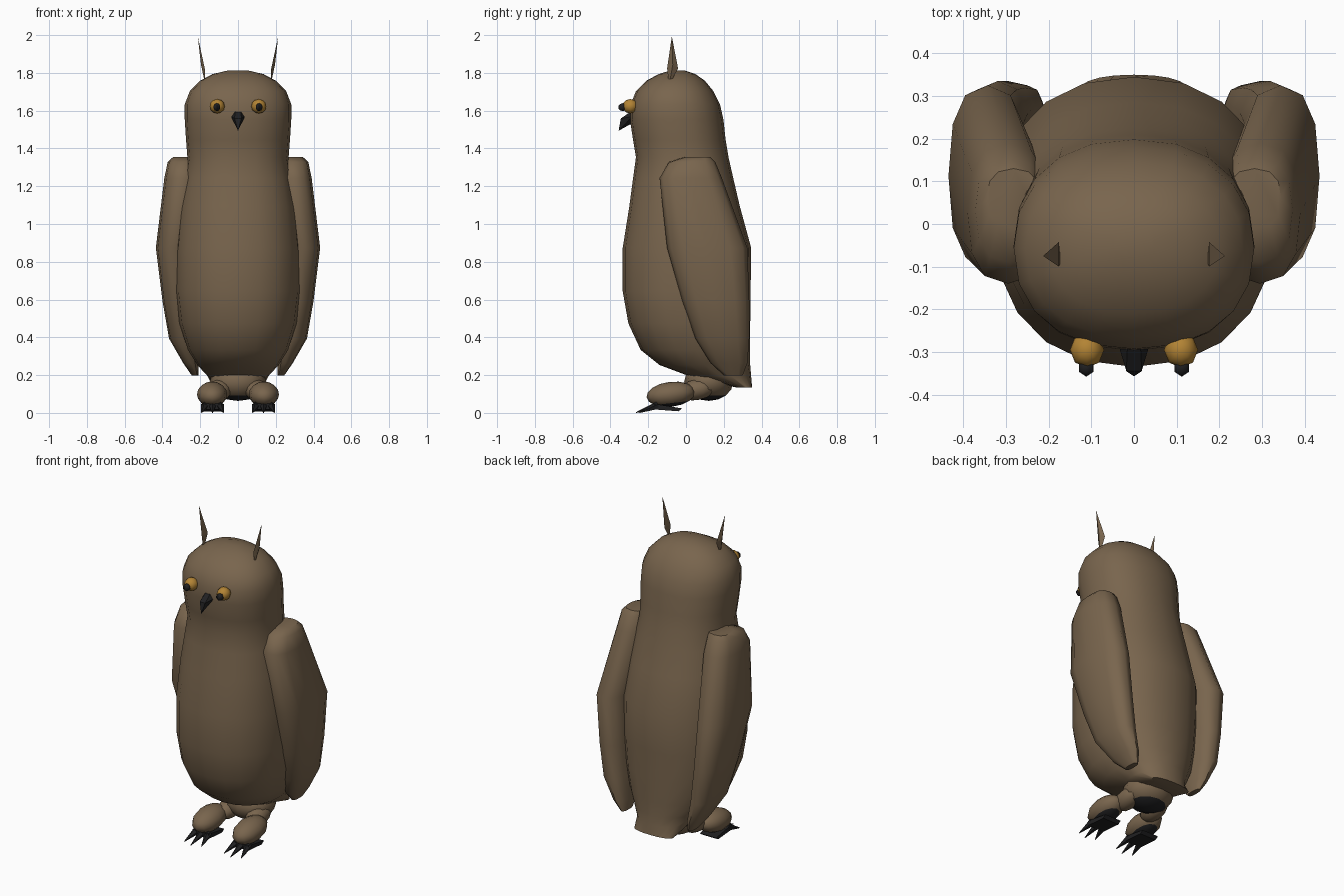
import bpy, bmesh, math
from mathutils import Vector, Matrix

if "Cube" in bpy.data.objects:
    bpy.data.objects.remove(bpy.data.objects["Cube"])


def material(name, rgb):
    m = bpy.data.materials.new(name)
    m.diffuse_color = (*rgb, 1)
    m.use_nodes = True
    m.node_tree.nodes["Principled BSDF"].inputs["Base Color"].default_value = m.diffuse_color
    return m


BROWN = material("brown feathers", (0.19, 0.13, 0.075))
AMBER = material("amber eye", (0.45, 0.23, 0.035))
BLACK = material("black horn", (0.015, 0.015, 0.016))


def finish(bm, name, mat, smooth=True, angle=50):
    bmesh.ops.recalc_face_normals(bm, faces=bm.faces)
    me = bpy.data.meshes.new(name)
    bm.to_mesh(me)
    bm.free()
    ob = bpy.data.objects.new(name, me)
    bpy.context.collection.objects.link(ob)
    me.materials.append(mat)
    if smooth:
        bpy.ops.object.select_all(action='DESELECT')
        ob.select_set(True)
        bpy.context.view_layer.objects.active = ob
        bpy.ops.object.shade_smooth_by_angle(angle=math.radians(angle))
    return ob


def loft(name, rings, n, power, mat, angle=50):
    """Skin rounded-square rings given as (z, y_front, y_back, x_left, x_right)."""
    bm = bmesh.new()
    loops = []
    for z, y0, y1, x0, x1 in rings:
        loop = []
        for i in range(n):
            t = 2 * math.pi * i / n
            c, s = math.cos(t), math.sin(t)
            px = math.copysign(abs(c) ** (2 / power), c)
            py = math.copysign(abs(s) ** (2 / power), s)
            loop.append(bm.verts.new(((x0 + x1) / 2 + px * (x1 - x0) / 2,
                                      (y0 + y1) / 2 + py * (y1 - y0) / 2, z)))
        loops.append(loop)
    for a, b in zip(loops, loops[1:]):
        for i in range(n):
            j = (i + 1) % n
            bm.faces.new((a[i], a[j], b[j], b[i]))
    bm.faces.new(loops[0])
    bm.faces.new(loops[-1])
    return finish(bm, name, mat, angle=angle)


def ball(name, centre, radii, mat, u=12, v=8, tilt=0.0, sole=False):
    bm = bmesh.new()
    bmesh.ops.create_uvsphere(bm, u_segments=u, v_segments=v, radius=1)
    bm.transform(Matrix.Translation(centre) @ Matrix.Rotation(tilt, 4, 'X')
                 @ Matrix.Diagonal((*radii, 1)))
    ob = finish(bm, name, mat)
    if sole:  # dark underside
        ob.data.materials.append(BLACK)
        for p in ob.data.polygons:
            if p.normal.z < -0.85:
                p.material_index = 1
    return ob


def spike(name, base, tip, r, mat, sides=5):
    base, tip = Vector(base), Vector(tip)
    d = tip - base
    bm = bmesh.new()
    bmesh.ops.create_cone(bm, cap_ends=True, segments=sides, radius1=r, radius2=0.002, depth=d.length)
    bm.transform(Matrix.Translation((base + tip) / 2) @ d.to_track_quat('Z', 'Y').to_matrix().to_4x4())
    return finish(bm, name, mat, smooth=False)


def solid(name, points, mat):
    bm = bmesh.new()
    for p in points:
        bm.verts.new(p)
    bmesh.ops.convex_hull(bm, input=bm.verts)
    return finish(bm, name, mat, smooth=False)


# Body and head: z, front, back, half width
body = [(0.14, 0.27, 0.35, 0.13), (0.20, 0.02, 0.345, 0.16), (0.26, -0.14, 0.34, 0.215),
        (0.34, -0.24, 0.34, 0.265), (0.48, -0.305, 0.34, 0.31), (0.65, -0.335, 0.342, 0.33),
        (0.88, -0.335, 0.345, 0.33), (1.10, -0.30, 0.285, 0.31), (1.25, -0.28, 0.25, 0.285),
        (1.36, -0.265, 0.225, 0.268), (1.45, -0.28, 0.21, 0.275), (1.56, -0.297, 0.198, 0.282),
        (1.64, -0.293, 0.18, 0.282), (1.71, -0.265, 0.145, 0.255), (1.765, -0.21, 0.10, 0.20),
        (1.80, -0.145, 0.05, 0.135), (1.82, -0.08, -0.01, 0.05)]
loft("body", [(z, a, b, -w, w) for z, a, b, w in body], 20, 2.25, BROWN)

# Rump the legs grow from
ball("rump", (0, 0.12, 0.17), (0.15, 0.13, 0.1), BROWN, sole=True)

# Wing: z, front, back, inner x, outer x
wing = [(1.36, -0.01, 0.13, 0.22, 0.345), (1.335, -0.09, 0.155, 0.21, 0.372),
        (1.25, -0.14, 0.19, 0.20, 0.39), (0.88, -0.10, 0.325, 0.25, 0.435),
        (0.60, -0.02, 0.335, 0.24, 0.40), (0.40, 0.05, 0.335, 0.225, 0.365),
        (0.27, 0.13, 0.325, 0.21, 0.29), (0.205, 0.20, 0.30, 0.21, 0.245)]

for side, s in (("left", -1), ("right", 1)):
    loft(side + "_wing", [(z, a, b, min(s * i, s * o), max(s * i, s * o)) for z, a, b, i, o in wing],
         12, 2.5, BROWN, 45)

    # Ear tuft
    solid(side + "_ear_tuft", [(s * 0.176, -0.10, 1.83), (s * 0.176, -0.042, 1.83),
                               (s * 0.172, -0.09, 1.74), (s * 0.196, -0.07, 1.85),
                               (s * 0.213, -0.075, 2.0)], BROWN)

    # Eye and pupil
    ball(side + "_eye", (s * 0.11, -0.295, 1.63), (0.04, 0.042, 0.038), AMBER, 8, 6)
    ball(side + "_pupil", (s * 0.112, -0.335, 1.625), (0.021, 0.024, 0.021), BLACK, 6, 5)

    # Leg and foot
    ball(side + "_leg", (s * 0.095, 0.06, 0.13), (0.06, 0.10, 0.055), BROWN, 10, 8, 0.2)
    ball(side + "_foot", (s * 0.137, -0.08, 0.105), (0.08, 0.13, 0.066), BROWN, 12, 8, 0.12, True)

    # Claws
    for k in (-1, 0, 1):
        x = s * 0.135 + k * 0.04
        reach = -0.265 if k == 0 else -0.245
        spike(f"{side}_claw_{k + 2}", (x, -0.15, 0.045), (x + k * 0.018, reach, 0.008), 0.022, BLACK)
    solid(side + "_claw_root", [(s * 0.135 + dx, y, z) for dx in (-0.055, 0.055)
                                for y, z in ((-0.17, 0.055), (-0.17, 0.025), (-0.02, 0.03), (-0.04, 0.015))],
          BLACK)

# Hooked beak
solid("beak", [(-0.015, -0.28, 1.61), (0.015, -0.28, 1.61), (-0.036, -0.285, 1.575),
               (0.036, -0.285, 1.575), (-0.018, -0.345, 1.565), (0.018, -0.345, 1.565),
               (0, -0.285, 1.54), (0, -0.357, 1.50)], BLACK)
# Rest the claws on the ground
low = min(v.co.z for o in bpy.data.objects for v in o.data.vertices)
for o in bpy.data.objects:
    o.location.z -= low
